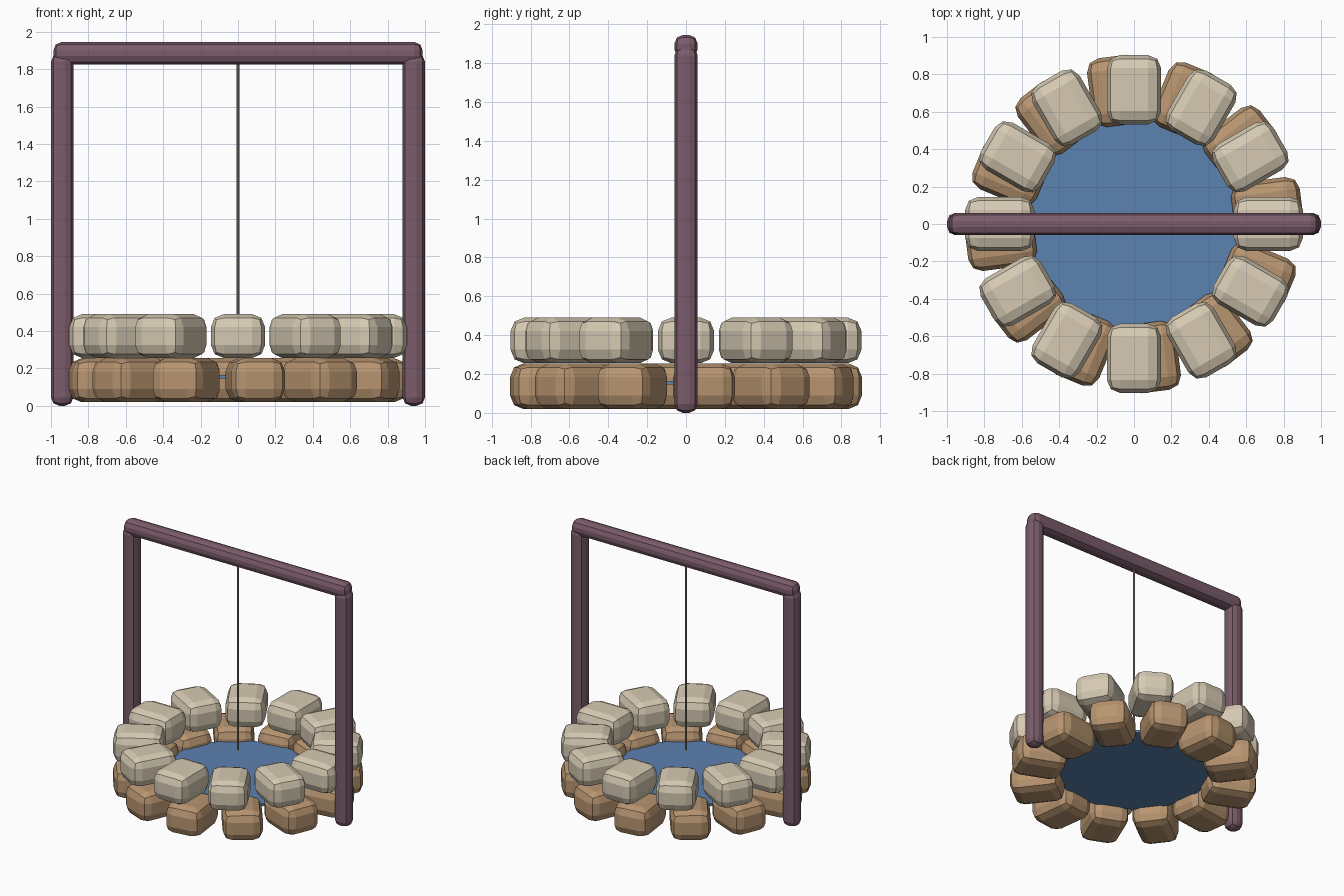
import bpy
from math import cos, sin, radians

if "Cube" in bpy.data.objects:
    bpy.data.objects.remove(bpy.data.objects["Cube"])


def material(name, color):
    m = bpy.data.materials.new(name)
    m.diffuse_color = (*color, 1)
    m.use_nodes = True
    m.node_tree.nodes["Principled BSDF"].inputs["Base Color"].default_value = m.diffuse_color
    return m


wood = material("dark_wood", (0.20, 0.107, 0.147))
pale = material("pale_stone", (0.67, 0.59, 0.45))
tan = material("tan_stone", (0.48, 0.30, 0.163))
blue = material("water_blue", (0.107, 0.223, 0.434))
hemp = material("hemp", (0.32, 0.28, 0.21))


def block(name, size, loc, bevel, mat, angle=0):
    """Box with chunky two-step rounded edges."""
    bpy.ops.mesh.primitive_cube_add(size=1, location=loc)
    ob = bpy.context.object
    ob.name = name
    for v in ob.data.vertices:
        v.co = [c * s for c, s in zip(v.co, size)]
    ob.rotation_euler.z = angle
    mod = ob.modifiers.new("rounded_edges", 'BEVEL')
    mod.width = bevel
    mod.segments = 2
    ob.data.materials.append(mat)
    return ob


def cylinder(name, radius, z0, z1, sides, mat):
    bpy.ops.mesh.primitive_cylinder_add(vertices=sides, radius=radius, depth=z1 - z0,
                                        location=(0, 0, (z0 + z1) / 2))
    ob = bpy.context.object
    ob.name = name
    ob.data.materials.append(mat)
    return ob


# Two courses of twelve stones, the lower one turned slightly
for course, z, turn, mat in (("lower", 0.137, 7.4, tan), ("upper", 0.373, 0, pale)):
    for i in range(12):
        a = radians(30 * i + turn)
        block(f"{course}_stone_{i + 1}", (0.37, 0.29, 0.235),
              (0.718 * cos(a), 0.718 * sin(a), z), 0.07, mat, a)

# Water surface
cylinder("water", 0.56, 0.145, 0.165, 32, blue)

# Posts and crossbeam
for side, x in (("left", -0.94), ("right", 0.94)):
    block(f"{side}_post", (0.12, 0.12, 1.885), (x, 0, 0.9425), 0.045, wood)
block("crossbeam", (1.975, 0.12, 0.12), (0, 0, 1.885), 0.045, wood)

# Hanging rope
cylinder("rope", 0.009, 0.35, 1.86, 8, hemp)
